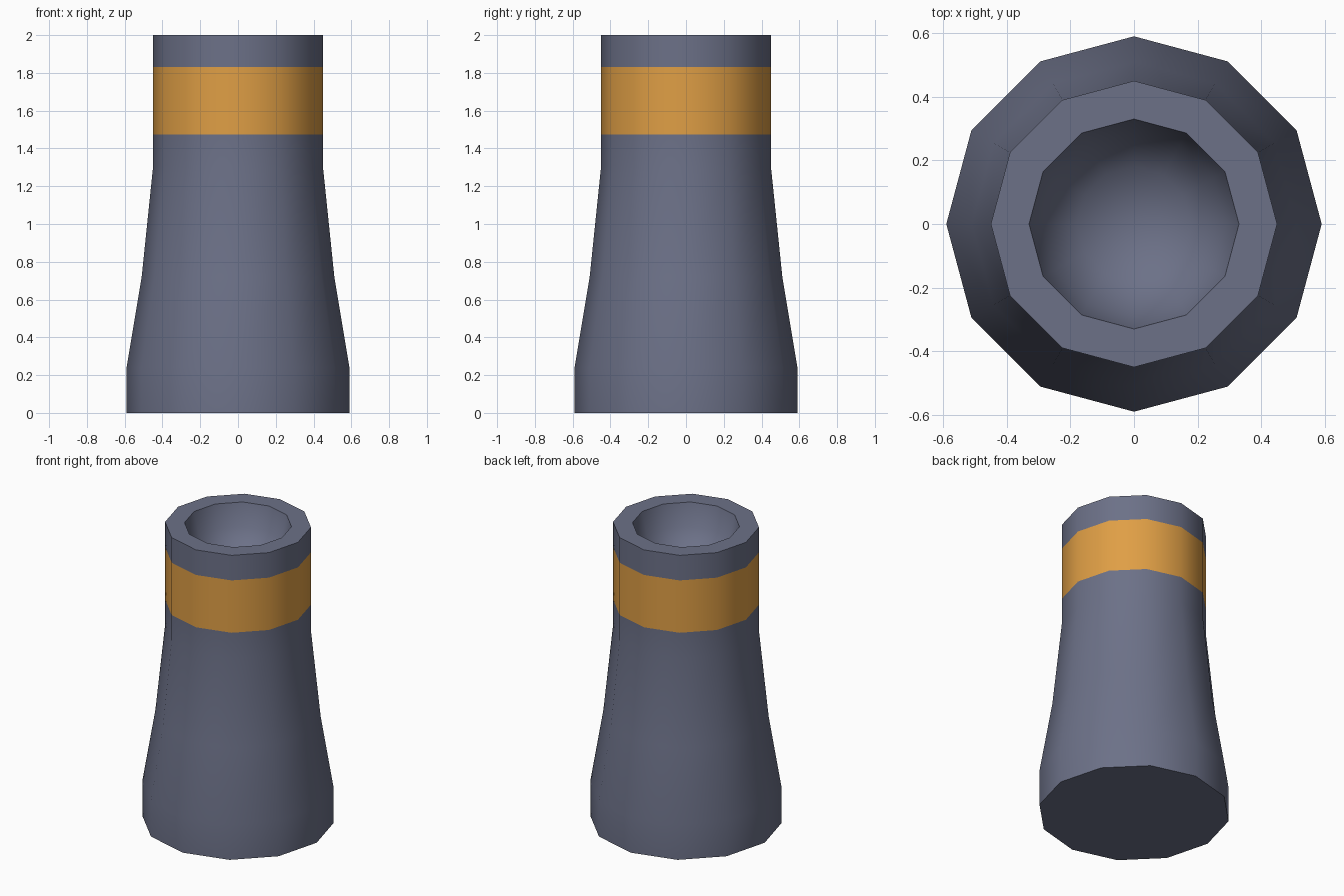
import bpy, bmesh, math

if "Cube" in bpy.data.objects:
    bpy.data.objects.remove(bpy.data.objects["Cube"])

SIDES = 12

def material(name, rgb):
    m = bpy.data.materials.new(name)
    m.diffuse_color = (*rgb, 1)
    m.use_nodes = True
    m.node_tree.nodes["Principled BSDF"].inputs["Base Color"].default_value = m.diffuse_color
    return m

slate = material("slate_grey", (0.150, 0.165, 0.245))
amber = material("amber_band", (0.74, 0.345, 0.06))

# Outer wall, rim, then the dished mouth (radius, height)
profile = [(0.59, 0), (0.59, 0.24), (0.51, 0.72), (0.45, 1.30), (0.45, 1.475),
           (0.45, 1.83), (0.45, 2.0), (0.33, 2.0), (0.29, 1.85), (0.18, 1.73)]
bowl_bottom = 1.69

bm = bmesh.new()
rings = []
for r, z in profile:
    rings.append([bm.verts.new((r * math.cos(2 * math.pi * i / SIDES),
                                r * math.sin(2 * math.pi * i / SIDES), z))
                  for i in range(SIDES)])

# Walls between neighbouring rings
for a, b in zip(rings, rings[1:]):
    for i in range(SIDES):
        j = (i + 1) % SIDES
        bm.faces.new((a[i], a[j], b[j], b[i]))

# Base cap and bottom of the mouth
bm.faces.new(rings[0][::-1])
centre = bm.verts.new((0, 0, bowl_bottom))
for i in range(SIDES):
    bm.faces.new((rings[-1][i], rings[-1][(i + 1) % SIDES], centre))

# Painted band: outer faces between its two rings
for f in bm.faces:
    c = f.calc_center_median()
    if 1.475 < c.z < 1.83 and math.hypot(c.x, c.y) > 0.4:
        f.material_index = 1

mesh = bpy.data.meshes.new("chimney")
bm.to_mesh(mesh)
bm.free()
mesh.materials.append(slate)
mesh.materials.append(amber)
chimney = bpy.data.objects.new("chimney", mesh)
bpy.context.collection.objects.link(chimney)

# Smooth walls with crisp rim and base edges
bpy.context.view_layer.objects.active = chimney
chimney.select_set(True)
bpy.ops.object.shade_smooth_by_angle(angle=math.radians(50))
